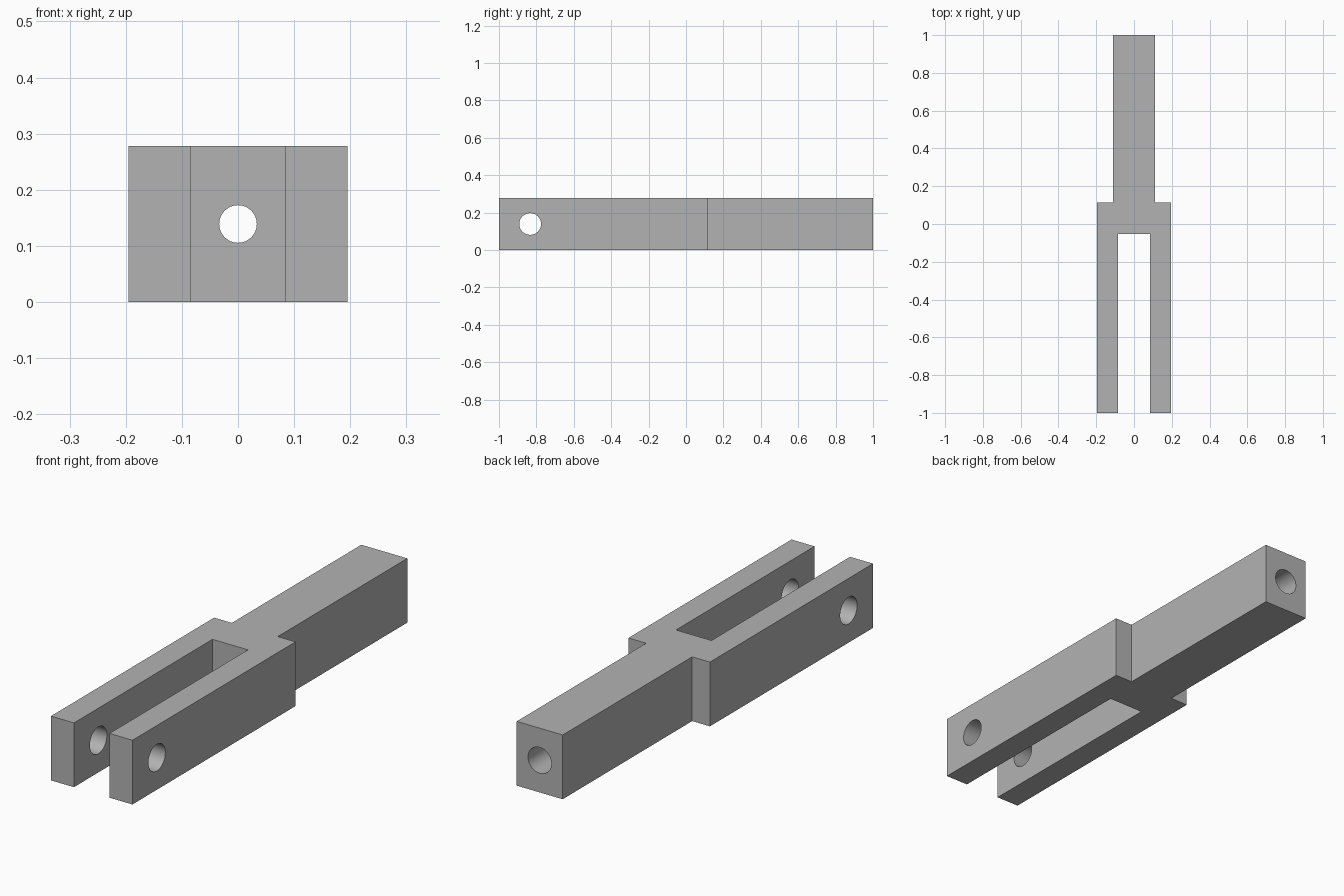
import bpy, bmesh
from math import pi
from mathutils import Matrix, Vector

cube = bpy.data.objects.get("Cube")
if cube:
    bpy.data.objects.remove(cube, do_unlink=True)

HEIGHT = 0.278
MID = HEIGHT / 2

steel = bpy.data.materials.new("plain_grey")
steel.use_nodes = True
grey = (0.45, 0.45, 0.45, 1)
steel.diffuse_color = grey
steel.node_tree.nodes["Principled BSDF"].inputs["Base Color"].default_value = grey


def add_object(name, bm):
    bmesh.ops.recalc_face_normals(bm, faces=bm.faces)
    mesh = bpy.data.meshes.new(name)
    bm.to_mesh(mesh)
    bm.free()
    mesh.materials.append(steel)
    obj = bpy.data.objects.new(name, mesh)
    bpy.context.collection.objects.link(obj)
    return obj


def drill(target, name, radius, start, end):
    """Cut a round hole along the line from start to end."""
    start, end = Vector(start), Vector(end)
    axis = end - start
    turn = axis.to_track_quat("Z", "Y").to_matrix().to_4x4()
    bm = bmesh.new()
    bmesh.ops.create_cone(bm, cap_ends=True, segments=48, radius1=radius,
                          radius2=radius, depth=axis.length,
                          matrix=Matrix.Translation((start + end) / 2) @ turn)
    cutter = add_object(name, bm)
    cutter.hide_render = True
    cutter.hide_set(True)
    mod = target.modifiers.new(name, "BOOLEAN")
    mod.operation = "DIFFERENCE"
    mod.solver = "EXACT"
    mod.object = cutter


# Fork outline: half profile mirrored across the centre, then extruded up
half = [(0.085, -0.053), (0.085, -1), (0.195, -1),
        (0.195, 0.115), (0.11, 0.115), (0.11, 1)]
outline = half + [(-x, y) for x, y in reversed(half)]
bm = bmesh.new()
base = bm.faces.new([bm.verts.new((x, y, 0)) for x, y in outline])
top = bmesh.ops.extrude_face_region(bm, geom=[base])["geom"]
bmesh.ops.translate(bm, vec=(0, 0, HEIGHT),
                    verts=[g for g in top if isinstance(g, bmesh.types.BMVert)])
fork = add_object("clevis_fork", bm)

# Pin hole through both prongs, stepped bore along the shank
drill(fork, "pin_hole_cutter", 0.058, (-0.5, -0.833, MID), (0.5, -0.833, MID))
drill(fork, "shank_bore_cutter", 0.056, (0, 0.2, MID), (0, 1.2, MID))
drill(fork, "slot_bore_cutter", 0.0335, (0, -0.3, MID), (0, 0.4, MID))

# Apply the cuts and drop the cutters
bpy.context.view_layer.update()
cut = bpy.data.meshes.new_from_object(
    fork.evaluated_get(bpy.context.evaluated_depsgraph_get()))
cutters = [m.object for m in fork.modifiers]
fork.modifiers.clear()
fork.data = cut
for c in cutters:
    bpy.data.objects.remove(c, do_unlink=True)

# Smooth hole walls with crisp edges
bpy.ops.object.select_all(action="DESELECT")
fork.select_set(True)
bpy.context.view_layer.objects.active = fork
bpy.ops.object.shade_smooth_by_angle(angle=pi / 6)
